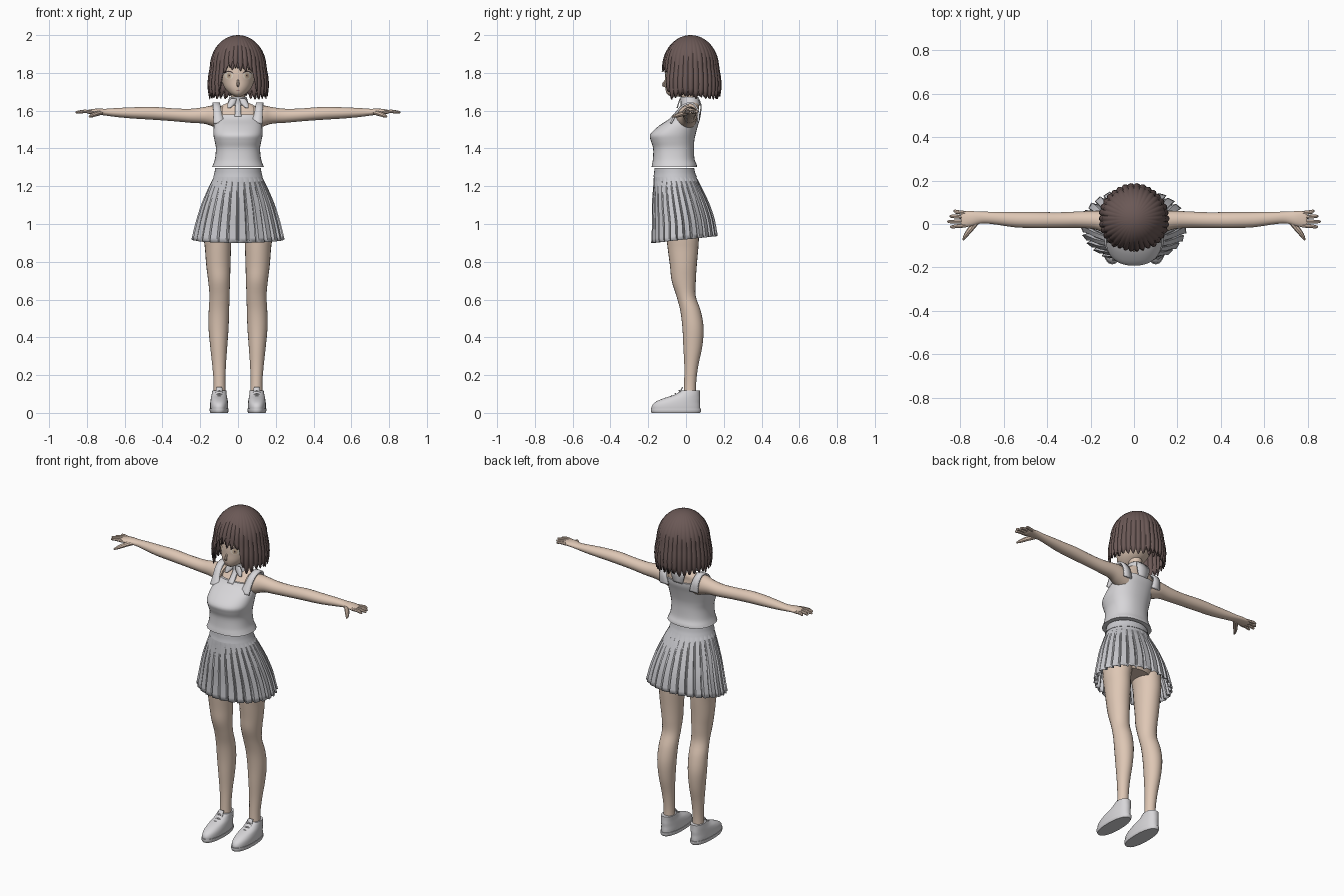
import bpy, bmesh, math, random
from mathutils import Vector
from mathutils.bvhtree import BVHTree

random.seed(4)
cube = bpy.data.objects.get("Cube")
if cube:
    bpy.data.objects.remove(cube)


def material(name, r, g, b):
    m = bpy.data.materials.new(name)
    m.use_nodes = True
    m.diffuse_color = (r, g, b, 1)
    bsdf = m.node_tree.nodes["Principled BSDF"]
    bsdf.inputs["Base Color"].default_value = (r, g, b, 1)
    bsdf.inputs["Roughness"].default_value = 0.8
    return m


SKIN = material("skin", 0.73, 0.57, 0.46)
SHIRT = material("white_cloth", 0.68, 0.67, 0.69)
SKIRT = material("grey_cloth", 0.58, 0.58, 0.61)
HAIR = material("brown_hair", 0.145, 0.098, 0.092)
EYE = material("cream_eye", 0.8, 0.7, 0.58)
IRIS = material("amber_iris", 0.6, 0.45, 0.32)
LASH = material("dark_lash", 0.06, 0.04, 0.04)
LIP = material("lip", 0.45, 0.25, 0.22)


def finish(name, bm, mat, mirror=False, thick=0, angle=40):
    bmesh.ops.remove_doubles(bm, verts=bm.verts, dist=0.0002)
    bmesh.ops.recalc_face_normals(bm, faces=bm.faces)
    me = bpy.data.meshes.new(name)
    bm.to_mesh(me)
    bm.free()
    me.materials.append(mat)
    me.shade_smooth()
    me.set_sharp_from_angle(angle=math.radians(angle))
    ob = bpy.data.objects.new(name, me)
    bpy.context.scene.collection.objects.link(ob)
    if thick:
        ob.modifiers.new("thickness", "SOLIDIFY").thickness = thick
    if mirror:
        ob.modifiers.new("mirror", "MIRROR").use_mirror_merge = False
    return ob


def spline(rows, sub):
    """Smooth curve through rows of any length."""
    v = [Vector(r) for r in rows]
    out = []
    for i in range(len(v) - 1):
        a, b, c, d = v[max(i - 1, 0)], v[i], v[i + 1], v[min(i + 2, len(v) - 1)]
        for k in range(sub):
            t = k / sub
            out.append(b + (c - a) * (t / 2) + (a * 2 - b * 5 + c * 4 - d) * (t * t / 2)
                       + (b * 3 - a - c * 3 + d) * (t ** 3 / 2))
    return out + [v[-1]]


def bridge(bm, rings, closed=True):
    for p, q in zip(rings, rings[1:]):
        n = len(p)
        for j in range(n if closed else n - 1):
            k = (j + 1) % n
            bm.faces.new((p[j], p[k], q[k], q[j]))


def loft(name, mat, rows, axis="z", seg=24, sub=4, cap=True, power=1, **kw):
    """Rows: position on axis, two centres, two radii."""
    bm = bmesh.new()
    rings = []
    for t, ca, cb, ra, rb in spline(rows, sub):
        ring = []
        for j in range(seg):
            w = math.tau * j / seg
            c, s = math.cos(w), math.sin(w)
            a = ca + ra * math.copysign(abs(c) ** power, c)
            b = cb + rb * math.copysign(abs(s) ** power, s)
            ring.append(bm.verts.new((a, b, t) if axis == "z" else (t, a, b)))
        rings.append(ring)
    bridge(bm, rings)
    if cap:
        bm.faces.new(rings[0])
        bm.faces.new(rings[-1])
    return finish(name, bm, mat, **kw)


def ribbon(name, mat, pts, thick=0.01, **kw):
    """Strip through points (x, y, z, half width along x)."""
    bm = bmesh.new()
    rows = [[bm.verts.new((x + w * s, y, z)) for s in (-1, 0, 1)]
            for x, y, z, w in spline(pts, 4)]
    bridge(bm, rows, closed=False)
    return finish(name, bm, mat, thick=thick, **kw)


def tube(name, mat, pts, seg=8, **kw):
    """Rounded tube through points (x, y, z, radius)."""
    bm = bmesh.new()
    path = spline(pts, 4)
    rings = []
    for i, p in enumerate(path):
        d = (path[min(i + 1, len(path) - 1)] - path[max(i - 1, 0)]).to_3d()
        q = d.to_track_quat("Z", "Y")
        rings.append([bm.verts.new(p.to_3d() + q @ Vector((
            p[3] * math.cos(math.tau * j / seg), p[3] * math.sin(math.tau * j / seg), 0)))
            for j in range(seg)])
    bridge(bm, rings)
    bm.faces.new(rings[0])
    bm.faces.new(rings[-1])
    return finish(name, bm, mat, **kw)


# Head, neck and upper chest
head = loft("head", SKIN, [
    (1.675, 0, -.06, .015, .022), (1.69, 0, -.045, .042, .056), (1.72, 0, -.02, .07, .09),
    (1.76, 0, 0, .087, .11), (1.8, 0, .01, .096, .12), (1.86, 0, .02, .105, .122),
    (1.92, 0, .025, .09, .1), (1.955, 0, .025, .045, .055)], seg=40)
loft("neck_and_chest", SKIN, [
    (1.45, 0, -.05, .1, .08), (1.52, 0, -.03, .11, .088), (1.565, 0, 0, .115, .07),
    (1.6, 0, .015, .12, .052), (1.625, 0, .025, .09, .045), (1.65, 0, .024, .046, .042),
    (1.69, 0, .012, .037, .038), (1.74, 0, .01, .038, .04)])
tube("nose", SKIN, [(0, -.105, 1.765, .004), (0, -.117, 1.745, .007), (0, -.121, 1.735, .007),
                    (0, -.108, 1.727, .004)])

# Facial details laid on the face
bm = bmesh.new()
bm.from_mesh(head.data)
face_tree = BVHTree.FromBMesh(bm)
bm.free()


def face_patch(name, mat, cx, cz, rx, rz, lift, arch=0, mirror=True):
    bm = bmesh.new()
    rings = []
    for f in (1, .66, .33, 0):
        ring = []
        for j in range(20):
            w = math.tau * j / 20
            u = math.cos(w) * f
            x, z = cx + rx * u, cz + rz * math.sin(w) * f - arch * u * u
            hit = face_tree.ray_cast(Vector((x, -1, z)), Vector((0, 1, 0)))[0]
            ring.append(bm.verts.new((x, hit.y - lift, z)))
        rings.append(ring)
    bridge(bm, rings)
    finish(name, bm, mat, mirror=mirror)


face_patch("eyes", EYE, .048, 1.786, .023, .02, .002)
face_patch("irises", IRIS, .047, 1.786, .012, .017, .0035)
face_patch("pupils", LASH, .047, 1.786, .004, .006, .005)
face_patch("upper_lashes", LASH, .049, 1.808, .026, .0035, .005, arch=.012)
face_patch("mouth", LIP, 0, 1.707, .012, .0018, .002, mirror=False)


# Hair made of pointed locks around the crown
def hair_layer(name, locks, scale, lift, shift):
    bm = bmesh.new()
    steps, rows = 6, 16
    jitter = [random.uniform(-.012, .012) for _ in range(locks)]
    rings = [[] for _ in range(rows + 1)]
    for j in range(locks * steps):
        lock, k = divmod(j, steps)
        u = k / steps
        a = math.tau * (j / steps + shift) / locks
        front = abs((math.degrees(a) + 180) % 360 - 180)
        side = min(max((front - 27) / 16, 0), 1)
        notch = abs(2 * u - 1) ** 2
        hem = 1.815 + lift + (1.668 - 1.815) * side + jitter[lock] + (.055 - .02 * side) * notch
        for i in range(rows + 1):
            t = i / rows
            z = 2 - (1 - scale) * .15 - (2 - hem) * t ** 1.9
            if z > 1.83:
                r = .148 * math.sqrt(max(0, 1 - ((z - 1.83) / .17) ** 2))
            else:
                r = .148 + .012 * math.sin((1.83 - z) / .18 * math.pi)
            r *= scale * (1 + .05 * t * (.4 - notch) + jitter[lock] * t)
            rings[i].append(bm.verts.new((r * math.sin(a), .025 - r * math.cos(a), z)))
    bridge(bm, rings)
    finish(name, bm, HAIR, thick=.004, angle=50)


hair_layer("hair_outer", 34, 1, 0, 0)
hair_layer("hair_under", 30, .95, .012, .5)

# Arms, fingers and thumbs
loft("arms", SKIN, [
    (.08, .0, 1.56, .058, .062), (.135, .01, 1.572, .052, .055), (.18, .018, 1.575, .043, .044),
    (.25, .02, 1.573, .038, .037), (.34, .018, 1.578, .036, .034), (.45, .018, 1.586, .037, .034),
    (.55, .02, 1.588, .035, .03), (.64, .027, 1.59, .029, .024), (.7, .03, 1.592, .027, .018),
    (.745, .025, 1.595, .034, .016), (.785, .022, 1.594, .037, .012),
    (.797, .022, 1.594, .034, .008)], axis="x", seg=20, mirror=True)
for finger, y, tip in (("little", .051, .832), ("ring", .032, .85), ("middle", .012, .86),
                       ("index", -.007, .848)):
    end = .017 + (y - .017) * 1.25
    tube(finger + "_fingers", SKIN, [(.775, y, 1.594, .009), (.815, (y + end) / 2, 1.596, .009),
                                     (tip - .008, end, 1.592, .007), (tip, end, 1.59, .003)], mirror=True)
tube("thumbs", SKIN, [(.725, .01, 1.59, .013), (.752, -.022, 1.583, .013),
                      (.775, -.052, 1.573, .01), (.787, -.074, 1.567, .004)], mirror=True)

# Sleeveless top with shoulder straps and collar
loft("shirt", SHIRT, [
    (1.302, 0, -.062, .138, .12), (1.315, 0, -.062, .132, .118), (1.345, 0, -.065, .122, .11),
    (1.4, 0, -.066, .117, .108), (1.44, 0, -.071, .124, .115), (1.475, 0, -.069, .13, .12),
    (1.52, 0, -.04, .128, .103), (1.555, 0, -.008, .121, .082), (1.58, 0, .005, .116, .072)],
    seg=36, power=.86)
ribbon("shoulder_straps", SHIRT, [
    (.1, -.085, 1.535, .03), (.107, -.06, 1.58, .022), (.112, -.03, 1.622, .02),
    (.115, .01, 1.643, .019), (.115, .045, 1.638, .019), (.108, .07, 1.595, .022),
    (.1, .07, 1.54, .028)], mirror=True)
ribbon("front_placket", SHIRT, [(0, -.022, 1.645, .014), (0, -.04, 1.612, .015),
                                (0, -.076, 1.57, .018)])
loft("collar_band", SHIRT, [(1.628, 0, .024, .06, .052), (1.65, 0, .022, .052, .05),
                            (1.672, 0, .018, .046, .047)], cap=False, thick=.006)
ribbon("collar_wings", SHIRT, [(.022, -.034, 1.665, .014), (.034, -.042, 1.64, .02),
                               (.048, -.05, 1.615, .008)], thick=.006, mirror=True)
ribbon("back_collar_flap", SHIRT, [(0, .068, 1.665, .035), (0, .082, 1.63, .045),
                                   (0, .078, 1.575, .03)], thick=.006)

# Pleated skirt, its hem higher at the back
bm = bmesh.new()
PLEATS, FOLD = 28, (0, .12, .75, 1)
skirt_rows = [(1.292, -.062, .118, .102), (1.25, -.058, .128, .112), (1.2, -.048, .15, .124),
              (1.1, -.03, .188, .147), (1, -.014, .215, .16), (.9, -.008, .235, .168)]
rings = []
for z, cy, rx, ry in spline(skirt_rows, 3):
    ring = []
    drop = min(max((1.25 - z) / .35, 0), 1)
    for p in range(PLEATS):
        for pos, depth in zip((0, .1, .8, .92), (-1, 1, .35, -1)):
            a = math.tau * (p + pos) / PLEATS
            f = 1 + .05 * depth * drop ** .7
            y = cy + ry * f * math.sin(a)
            ring.append(bm.verts.new((rx * f * math.cos(a), y, z + .018 * drop * (1 + math.sin(a)))))
    rings.append(ring)
bridge(bm, rings)
finish("pleated_skirt", bm, SKIRT, thick=.003, angle=25)
loft("waistband", SKIRT, [(1.25, 0, -.058, .131, .115), (1.27, 0, -.06, .125, .109),
                          (1.296, 0, -.062, .121, .105)], seg=36)

# Hips and legs
loft("hips", SKIN, [(1.27, 0, -.055, .11, .09), (1.15, 0, -.03, .145, .11),
                    (1.05, 0, -.015, .16, .11), (.98, 0, -.01, .1, .08)])
loft("legs", SKIN, [
    (1.1, .09, -.02, .08, .1), (.95, .108, -.018, .074, .088), (.87, .106, -.016, .069, .081),
    (.78, .104, -.014, .064, .071), (.7, .1, -.012, .058, .064), (.62, .098, 0, .053, .051),
    (.54, .101, .024, .054, .054), (.45, .103, .037, .053, .056), (.35, .102, .036, .045, .05),
    (.25, .1, .028, .036, .037), (.16, .098, .022, .031, .032), (.08, .098, .02, .033, .034)],
    mirror=True)

# Shoes with soles, tongues and laces
loft("shoes", SHIRT, [
    (.015, .1, -.053, .047, .128), (.035, .1, -.053, .048, .128), (.055, .1, -.046, .047, .12),
    (.075, .1, -.025, .044, .1), (.095, .1, .005, .04, .069), (.118, .099, .024, .037, .05)],
    seg=32, power=.88, mirror=True)
loft("soles", SHIRT, [(0, .1, -.053, .046, .128), (.01, .1, -.053, .05, .133),
                      (.022, .1, -.053, .05, .133)], seg=32, sub=2, power=.88, mirror=True)
ribbon("shoe_tongues", SHIRT, [(.099, -.07, .086, .017), (.099, -.04, .108, .018),
                               (.099, -.02, .138, .015)], thick=.006, mirror=True)
for n, (y, z) in enumerate(((-.075, .088), (-.056, .1), (-.036, .116))):
    tube("laces_%d" % (n + 1), SHIRT, [(.074, y + .008, z - .012, .003), (.099, y, z + .002, .004),
                                       (.124, y + .008, z - .012, .003)], seg=6, mirror=True)
